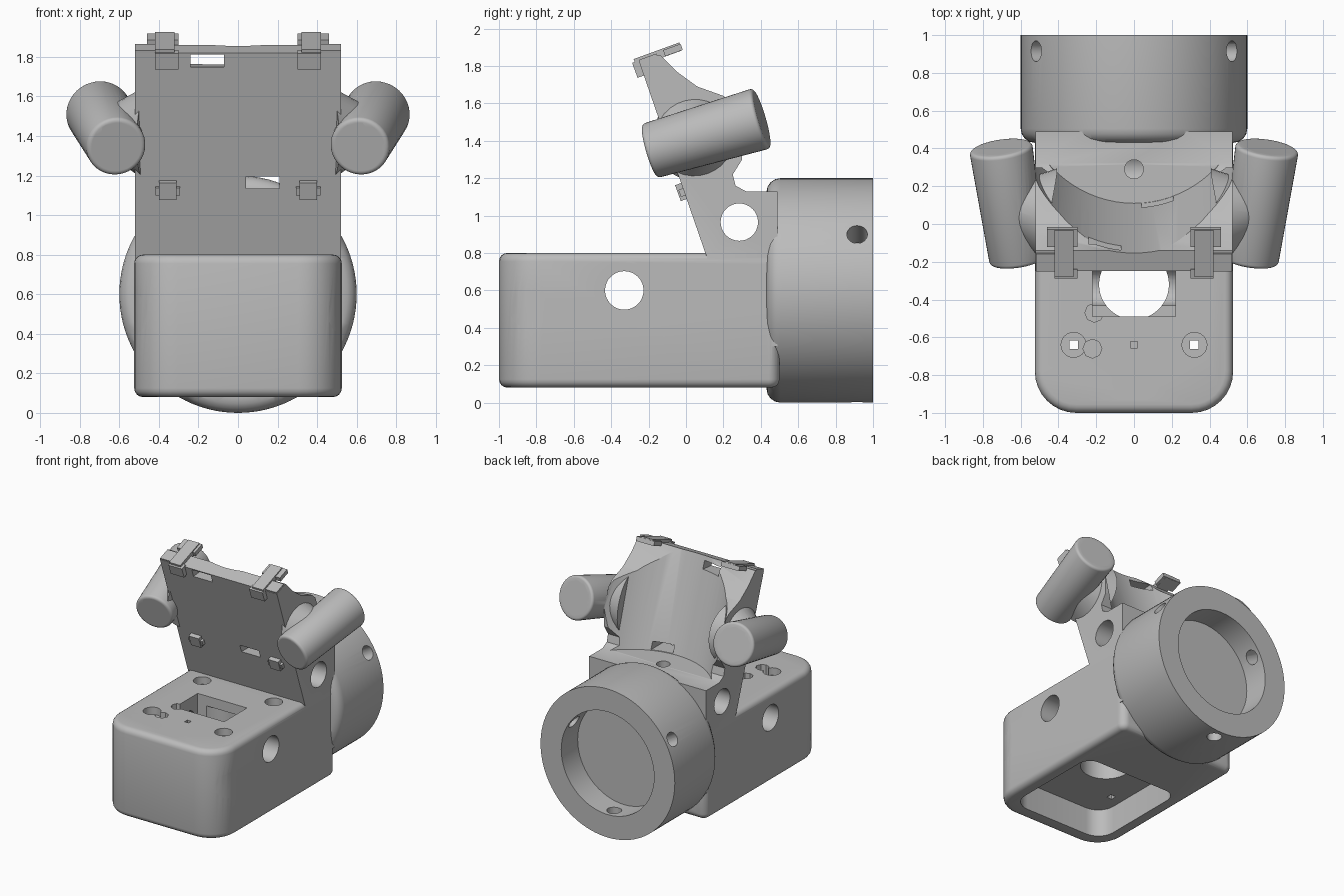
import bpy, bmesh, math
from mathutils import Vector, Matrix

if "Cube" in bpy.data.objects:
    bpy.data.objects.remove(bpy.data.objects["Cube"])

grey = bpy.data.materials.new("matte grey")
grey.use_nodes = True
grey.diffuse_color = (0.5, 0.5, 0.5, 1)
grey.node_tree.nodes["Principled BSDF"].inputs["Base Color"].default_value = (0.5, 0.5, 0.5, 1)
TILT = math.radians(20)


def make(name, bm):
    bmesh.ops.recalc_face_normals(bm, faces=bm.faces)
    mesh = bpy.data.meshes.new(name)
    bm.to_mesh(mesh)
    bm.free()
    mesh.materials.append(grey)
    ob = bpy.data.objects.new(name, mesh)
    bpy.context.collection.objects.link(ob)
    return ob


def tube(name, a, b, r1, r2=None, n=48, bevel=0, teeth=1.0):
    """Cylinder or cone from a to b; teeth below 1 gives a fluted section."""
    a, b = Vector(a), Vector(b)
    bm = bmesh.new()
    bmesh.ops.create_cone(bm, cap_ends=True, segments=n, radius1=r1,
                          radius2=r2 or r1, depth=(b - a).length)
    if teeth < 1:
        for v in bm.verts:
            step = int(round((math.atan2(v.co.y, v.co.x) / math.tau) * n)) % 4
            if step in (0, 1):
                v.co.xy *= teeth
    if bevel:
        rims = [e for e in bm.edges if any(len(f.verts) > 4 for f in e.link_faces)]
        bmesh.ops.bevel(bm, geom=rims, offset=bevel, segments=4, profile=0.5, affect='EDGES')
    turn = (b - a).to_track_quat('Z', 'Y').to_matrix().to_4x4()
    bm.transform(Matrix.Translation((a + b) / 2) @ turn)
    return make(name, bm)


def prism(name, pts, axis, lo, hi, bevel=0):
    """Extrude a closed outline along x or z."""
    bm = bmesh.new()
    put = (lambda p: (lo, p[0], p[1])) if axis == 'x' else (lambda p: (p[0], p[1], lo))
    face = bm.faces.new([bm.verts.new(put(p)) for p in pts])
    out = bmesh.ops.extrude_face_region(bm, geom=[face])
    move = Vector((hi - lo, 0, 0)) if axis == 'x' else Vector((0, 0, hi - lo))
    bmesh.ops.translate(bm, vec=move, verts=[g for g in out['geom'] if isinstance(g, bmesh.types.BMVert)])
    if bevel:
        rims = [e for e in bm.edges if any(len(f.verts) > 4 for f in e.link_faces)]
        bmesh.ops.bevel(bm, geom=rims, offset=bevel, segments=4, profile=0.5, affect='EDGES')
    return make(name, bm)


def box(name, centre, size, tilt=0):
    bm = bmesh.new()
    bmesh.ops.create_cube(bm, size=1)
    bm.transform(Matrix.Translation(centre) @ Matrix.Rotation(tilt, 4, 'X') @ Matrix.Diagonal((*size, 1)))
    return make(name, bm)


def rounded(w, y0, y1, r0, r1, n=8):
    """Rectangle outline with front corner radius r0 and back radius r1."""
    pts = []
    for sx, y, r, start in ((1, y1, r1, 0), (-1, y1, r1, 90), (-1, y0, r0, 180), (1, y0, r0, 270)):
        cy = y - r if y == y1 else y + r
        for i in range(n + 1):
            t = math.radians(start + 90 * i / n)
            pts.append((sx * (w - r) + r * math.cos(t), cy + r * math.sin(t)))
    return pts


def combine(ob, tools, how):
    for t in tools:
        m = ob.modifiers.new("join", 'BOOLEAN')
        m.operation, m.solver, m.object = how, 'EXACT', t
        bpy.context.view_layer.objects.active = ob
        bpy.ops.object.modifier_apply(modifier=m.name)
        bpy.data.objects.remove(t)


# Tilted plate with its concave back and the block below it
profile = [(0.138, 0.7), (-0.25, 1.82), (-0.14, 1.86), (-0.05, 1.77), (0.06, 1.69), (0.2, 1.64),
           (0.3, 1.55), (0.3, 1.3), (0.25, 1.22), (0.265, 1.16), (0.32, 1.13), (0.49, 1.13),
           (0.49, 0.3), (0.2, 0.3)]
plate = prism("tilted_plate", profile, 'x', -0.522, 0.522)
along = Vector((0, -math.sin(TILT), math.cos(TILT)))
mid = Vector((0, 0.11, 1.13)) + 0.62 * Vector((0, math.cos(TILT), math.sin(TILT)))
scoop = tube("scoop", mid - along * 0.7, mid + along * 1.3, 0.62, n=80)
bm = bmesh.new()
bm.from_mesh(scoop.data)
bmesh.ops.bisect_plane(bm, geom=bm.verts[:] + bm.edges[:] + bm.faces[:],
                       plane_co=(0, 0, 1.131), plane_no=(0, 0, 1), clear_inner=True)
bmesh.ops.holes_fill(bm, edges=[e for e in bm.edges if e.is_boundary])
bmesh.ops.recalc_face_normals(bm, faces=bm.faces)
bm.to_mesh(scoop.data)
bm.free()
combine(plate, [scoop], 'DIFFERENCE')

# Main housing: rounded box, rear barrel, plate, side tubes
housing = prism("housing", rounded(0.525, -1, 0.5, 0.22, 0.06), 'z', 0.08, 0.8, bevel=0.045)
barrel = tube("barrel", (0, 0.43, 0.6), (0, 1.08, 0.6), 0.6, n=96, bevel=0.075)
back_trim = box("back_trim", (0, 1.1, 0.6), (2, 0.2, 2))
combine(barrel, [back_trim], 'DIFFERENCE')
adds = [plate, barrel]
bores = []
for s in (-1, 1):
    front, back = Vector((s * 0.615, -0.195, 1.345)), Vector((s * 0.705, 0.405, 1.52))
    axis = (back - front).normalized()
    adds.append(tube("tube_neck", (s * 0.46, 0.06, 1.42), (s * 0.64, 0.1, 1.43), 0.24, 0.13, n=32))
    adds.append(tube("side_tube", front, back, 0.15, 0.168, n=40, bevel=0.02))
    bores.append(tube("tube_bore", front - axis * 0.1, back + axis * 0.1, 0.128, n=40, teeth=0.87))
combine(housing, adds, 'UNION')

# Openings
cuts = bores + [
    tube("rear_bore", (0, 0.79, 0.6), (0, 1.1, 0.6), 0.415, n=64),
    tube("rear_inner_bore", (0, 0.68, 0.6), (0, 0.85, 0.6), 0.27, n=64),
    prism("bottom_cavity", rounded(0.42, -0.88, -0.02, 0.14, 0.1), 'z', -0.1, 0.3),
    tube("lower_ring", (0, -0.32, 0.2), (0, -0.32, 0.36), 0.27),
    tube("centre_hole", (0, -0.32, 0.2), (0, -0.32, 0.72), 0.185),
    box("square_recess", (0, -0.345, 0.75), (0.44, 0.29, 0.28)),
    tube("front_cross_hole", (-1, -0.84, 0.5), (1, -0.84, 0.5), 0.103, n=32),
    tube("middle_cross_hole", (-1, -0.33, 0.6), (1, -0.33, 0.6), 0.103, n=32),
    tube("rear_cross_hole", (-1, 0.285, 0.965), (1, 0.285, 0.965), 0.1, n=32),
    tube("ledge_hole", (0, 0.29, 1.0), (0, 0.29, 1.25), 0.05, n=24),
    tube("front_socket", (0, -0.83, 0.7), (0, -0.83, 0.9), 0.1, n=32),
    tube("front_socket_hole", (0, -0.83, 0.6), (0, -0.83, 0.75), 0.04, n=6),
    box("pin_hole", (0, -0.64, 0.75), (0.035, 0.035, 0.3)),
    tube("wire_hole", (-0.22, -0.66, 0.65), (-0.22, -0.66, 0.9), 0.05, n=8),
    tube("wire_hole", (-0.21, -0.47, 0.65), (-0.21, -0.47, 0.9), 0.05, n=8),
    box("upper_slot", (-0.155, -0.19, 1.785), (0.17, 0.5, 0.065), TILT * 0.3),
    box("lower_slot", (0.125, 0.06, 1.165), (0.17, 0.4, 0.06)),
]
for s in (-1, 1):
    cuts.append(tube("lens_step", (s * 0.46, -0.33, 0.6), (s * 0.7, -0.33, 0.6), 0.16, n=40))
    for y in (-0.64, 0.0):
        cuts.append(tube("screw_seat", (s * 0.32, y, 0.74), (s * 0.32, y, 0.9), 0.066, n=24))
        cuts.append(box("screw_hole", (s * 0.32, y, 0.5), (0.045, 0.045, 0.7)))
for deg in (30, 150, 270):
    d = Vector((math.cos(math.radians(deg)), 0, math.sin(math.radians(deg))))
    hub = Vector((0, 0.915, 0.6))
    cuts.append(tube("set_screw_hole", hub + d * 0.3, hub + d * 0.8, 0.055, n=24))
combine(housing, cuts, 'DIFFERENCE')

bpy.ops.object.select_all(action='DESELECT')
housing.select_set(True)
bpy.context.view_layer.objects.active = housing
bpy.ops.object.shade_smooth_by_angle(angle=math.radians(30))

# Clips at the four corners of the plate
for side, s in (("left", 1), ("right", -1)):
    box(side + "_upper_clip_arm", (s * 0.37, -0.15, 1.86), (0.1, 0.26, 0.045), TILT)
    box(side + "_upper_clip_wing", (s * 0.38, -0.07, 1.885), (0.16, 0.1, 0.035), TILT)
    box(side + "_upper_clip_hook", (s * 0.36, -0.25, 1.785), (0.12, 0.05, 0.085), TILT)
    box(side + "_upper_clip_root", (s * 0.42, -0.2, 1.835), (0.2, 0.1, 0.03), TILT)
    box(side + "_lower_clip", (s * 0.355, -0.015, 1.13), (0.09, 0.06, 0.09), TILT)
    box(side + "_lower_clip_bar", (s * 0.355, -0.015, 1.125), (0.125, 0.04, 0.04), TILT)
